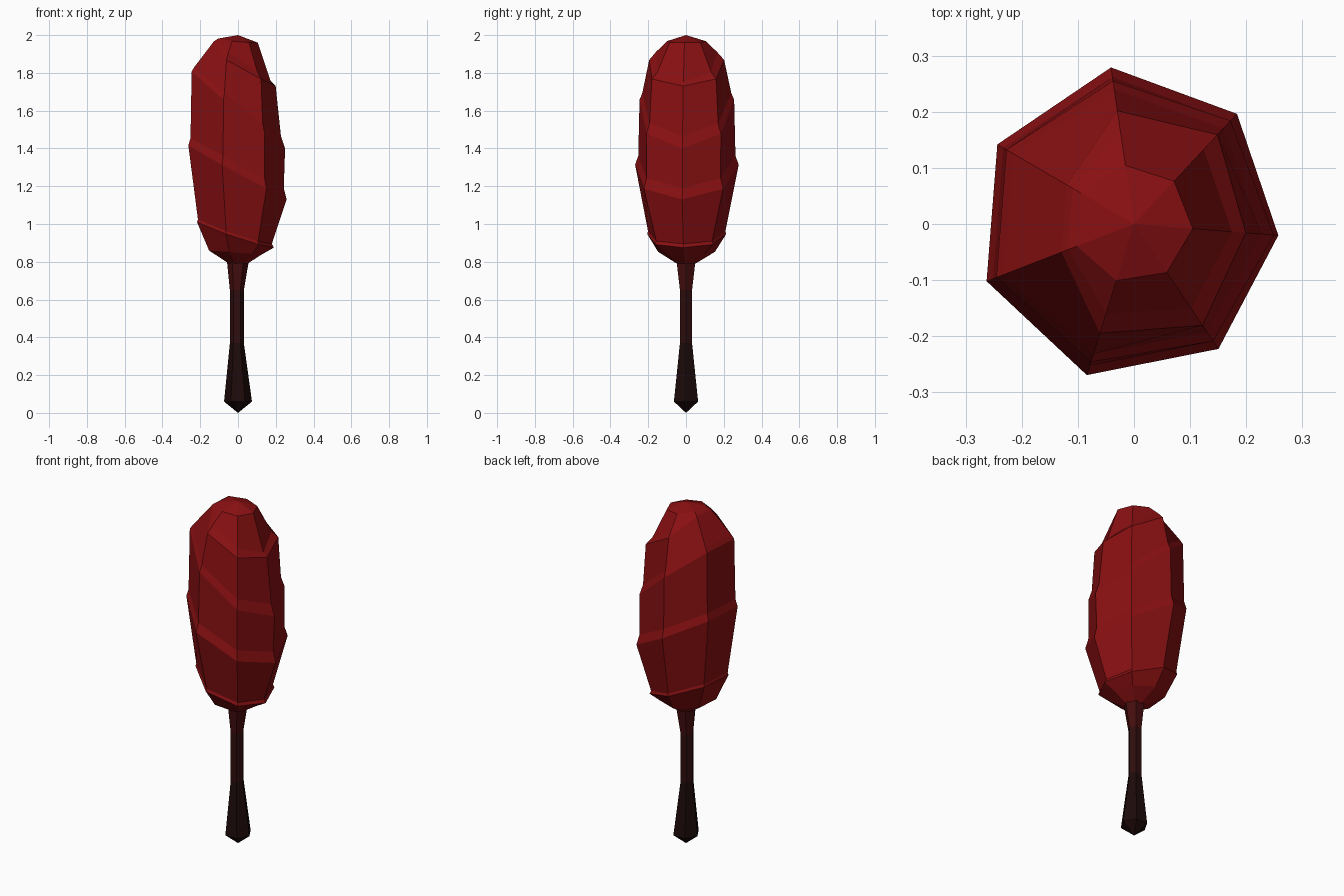
import bpy
import bmesh
from math import cos, sin, radians, tau

cube = bpy.data.objects.get("Cube")
if cube:
    bpy.data.objects.remove(cube, do_unlink=True)


def material(name, rgb):
    mat = bpy.data.materials.new(name)
    mat.use_nodes = True
    mat.diffuse_color = (*rgb, 1)
    mat.node_tree.nodes["Principled BSDF"].inputs["Base Color"].default_value = (*rgb, 1)
    return mat


def blend(lo, mid, hi, c):
    """Value around a tilted ring: lo where c = 1, mid at 0, hi at -1."""
    return mid + (lo - hi) / 2 * c + ((lo + hi) / 2 - mid) * c * c


def skin(name, rings, bottom, top, mats, pick):
    """Join stacked rings with quads and close the ends with fans."""
    bm = bmesh.new()
    loops = [[bm.verts.new(p) for p in ring] for ring in rings]
    count = len(loops[0])
    base, tip = bm.verts.new(bottom), bm.verts.new(top)
    for i in range(count):
        j = (i + 1) % count
        bm.faces.new((base, loops[0][j], loops[0][i]))
        bm.faces.new((tip, loops[-1][i], loops[-1][j]))
        for a, b in zip(loops, loops[1:]):
            bm.faces.new((a[i], a[j], b[j], b[i]))
    for face in bm.faces:
        face.material_index = pick(face.calc_center_median().z)
    bmesh.ops.recalc_face_normals(bm, faces=bm.faces)
    mesh = bpy.data.meshes.new(name)
    bm.to_mesh(mesh)
    bm.free()
    for mat in mats:
        mesh.materials.append(mat)
    obj = bpy.data.objects.new(name, mesh)
    bpy.context.collection.objects.link(obj)


def tilted_ring(heights, radii, sides=7, turn=radians(-4.5)):
    points = []
    for k in range(sides):
        c = cos(tau * k / sides)
        r = blend(*radii, c)
        a = turn + tau * k / sides
        points.append((r * cos(a), r * sin(a), blend(*heights, c)))
    return points


red = material("deep red", (0.25, 0.005, 0.006))
maroon = material("dark maroon", (0.06, 0.004, 0.004))
umber = material("blackened maroon", (0.028, 0.004, 0.004))
black = material("charred brown", (0.012, 0.003, 0.003))

# Layered head: (heights), (radii) at the low side, middle and high side
layers = [
    ((0.79, 0.79, 0.79), (0.05, 0.05, 0.05)),
    ((0.835, 0.85, 0.86), (0.12, 0.15, 0.165)),
    ((0.875, 0.93, 1.02), (0.19, 0.21, 0.235)),   # lowest ledge
    ((0.895, 0.945, 1.035), (0.18, 0.205, 0.23)),
    ((1.13, 1.28, 1.43), (0.258, 0.28, 0.281)),   # widest belt
    ((1.19, 1.33, 1.47), (0.243, 0.262, 0.27)),
    ((1.40, 1.61, 1.83), (0.25, 0.256, 0.264)),   # upper ledge
    ((1.465, 1.65, 1.85), (0.228, 0.24, 0.25)),
    ((1.73, 1.84, 1.98), (0.2, 0.215, 0.125)),    # cap ledge
    ((1.75, 1.885, 1.982), (0.175, 0.175, 0.118)),
    ((1.96, 1.965, 1.985), (0.105, 0.105, 0.11)),
]
skin("layered_head", [tilted_ring(*layer) for layer in layers],
     (0, 0, 0.79), (0, 0, 2.0), [red], lambda z: 0)

# Flared six-sided stem, darkening toward the foot: height, radius, x shift
stem = [(0.06, 0.074, 0), (0.37, 0.037, -0.006), (0.65, 0.037, -0.006), (0.82, 0.06, 0)]
rings = [[(s + r * cos(tau * k / 6), r * sin(tau * k / 6), z) for k in range(6)]
         for z, r, s in stem]
skin("stem", rings, (0, 0, 0), (0, 0, 0.84), [black, umber, maroon],
     lambda z: 0 if z < 0.3 else 1 if z < 0.6 else 2)
